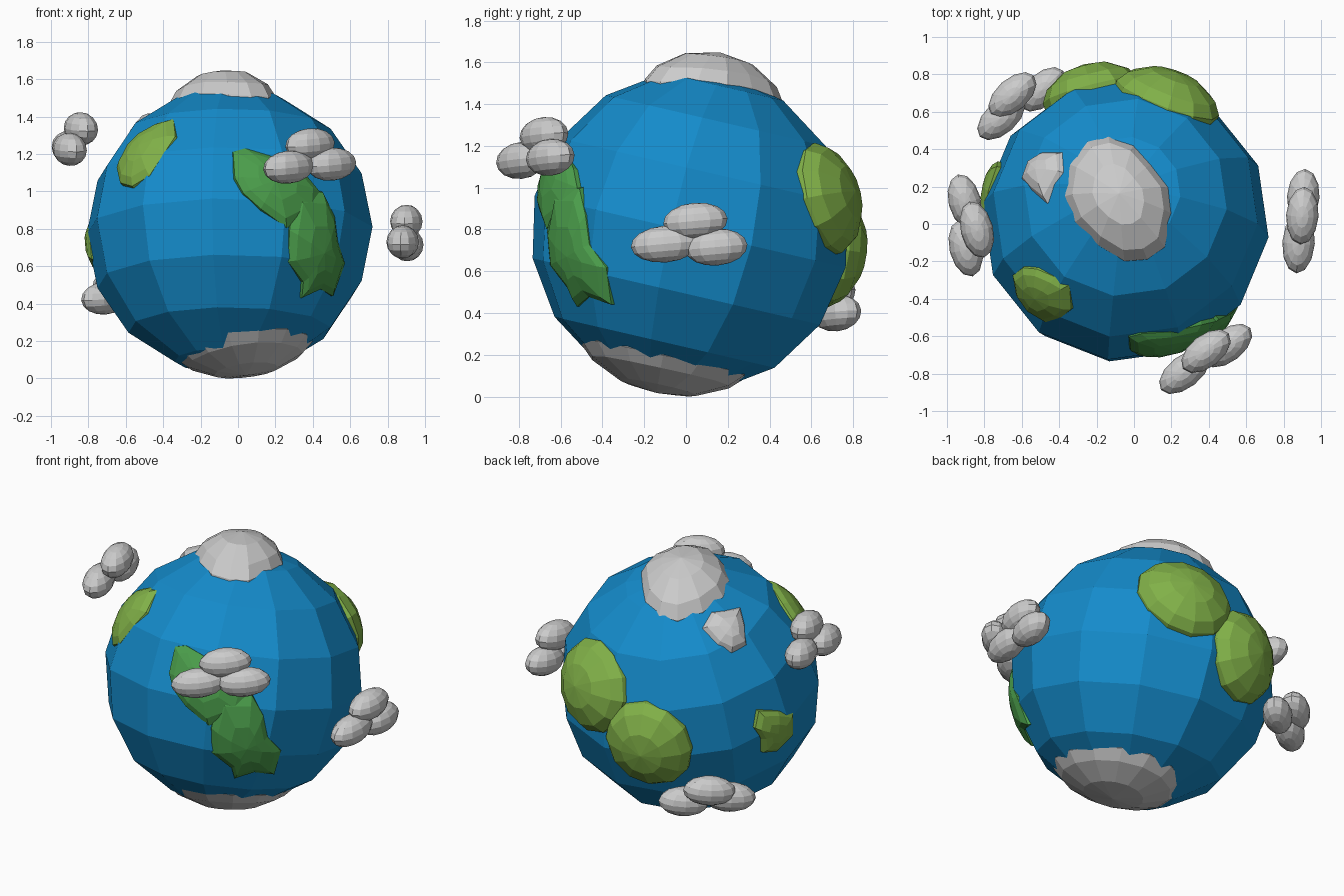
import bpy, bmesh
from math import sin, cos, pi, radians, sqrt
from mathutils import Vector, Matrix

if "Cube" in bpy.data.objects:
    bpy.data.objects.remove(bpy.data.objects["Cube"])

C = Vector((-0.045, 0.02, 0.79))   # globe centre
R = 0.77                           # globe radius


def material(name, rgb):
    m = bpy.data.materials.new(name)
    m.diffuse_color = (*rgb, 1)
    m.use_nodes = True
    m.node_tree.nodes["Principled BSDF"].inputs["Base Color"].default_value = m.diffuse_color
    return m


OCEAN = material("ocean_blue", (0.007, 0.26, 0.6))
FOREST = material("forest_green", (0.07, 0.34, 0.07))
OLIVE = material("olive_green", (0.22, 0.44, 0.065))


def finish(bm, name, mat=None):
    bmesh.ops.recalc_face_normals(bm, faces=bm.faces)
    me = bpy.data.meshes.new(name)
    bm.to_mesh(me)
    bm.free()
    ob = bpy.data.objects.new(name, me)
    if mat:
        me.materials.append(mat)
    bpy.context.collection.objects.link(ob)
    return ob


def onto_globe(axis, sign, a, b):
    """Direction from the globe centre for a point read in a flat view."""
    p = [a, b]
    p.insert(axis, 0)
    d = Vector(p) - C
    d[axis] = 0
    d[axis] = sign * sqrt(max(R * R - d.length_squared, 0.002))
    return d.normalized()


def patch(name, axis, sign, outline, top, mat=None, power=0.4, edge=0.72):
    """Raised cap on the globe with the given outline."""
    rim = [onto_globe(axis, sign, a, b) for a, b in outline]
    mid = sum(rim, Vector()).normalized()
    bm = bmesh.new()
    apex = bm.verts.new(C + mid * top)
    prev = None
    n = len(rim)
    for t in (0.4, 0.75, 0.94, 1.0):
        r = edge + (top - edge) * (1 - t * t) ** power
        ring = [bm.verts.new(C + mid.lerp(d, t).normalized() * r) for d in rim]
        for i in range(n):
            j = (i + 1) % n
            if prev:
                bm.faces.new((prev[i], prev[j], ring[j], ring[i]))
            else:
                bm.faces.new((apex, ring[j], ring[i]))
        prev = ring
    return finish(bm, name, mat)


def oval(cx, cy, rx, ry, n):
    return [(cx + rx * cos(2 * pi * i / n), cy + ry * sin(2 * pi * i / n)) for i in range(n)]


# ocean
bm = bmesh.new()
bmesh.ops.create_uvsphere(
    bm, u_segments=12, v_segments=8, radius=R,
    matrix=Matrix.Translation(C) @ Matrix.Rotation(radians(-13), 4, 'X') @ Matrix.Rotation(radians(-7), 4, 'Z'))
finish(bm, "ocean", OCEAN)

# ice caps
patch("north_ice", 2, 1, [
    (-0.14, 0.49), (0.0, 0.44), (0.1, 0.33), (0.2, 0.2), (0.22, 0.05), (0.18, -0.14),
    (0.08, -0.21), (-0.05, -0.22), (-0.2, -0.13), (-0.33, 0.0), (-0.39, 0.15),
    (-0.36, 0.33), (-0.26, 0.46)], 0.87, power=0.6)
patch("north_ice_islet", 2, 1, [
    (-0.62, 0.24), (-0.58, 0.35), (-0.5, 0.4), (-0.38, 0.4), (-0.37, 0.28),
    (-0.47, 0.1), (-0.56, 0.17)], 0.805, power=0.5)
patch("south_ice", 2, -1, oval(0.03, -0.11, 0.4, 0.43, 14), 0.795)

# front continent
patch("front_land_north", 1, -1, [
    (-0.04, 1.23), (0.03, 1.25), (0.2, 1.2), (0.38, 1.1), (0.46, 1.0), (0.45, 0.88),
    (0.27, 0.79), (0.12, 0.9), (0.02, 0.99), (-0.03, 1.08)], 0.785, FOREST, 0.3)
patch("front_land_south", 1, -1, [
    (0.3, 1.02), (0.46, 1.02), (0.53, 0.88), (0.55, 0.73), (0.59, 0.61), (0.52, 0.42),
    (0.45, 0.46), (0.34, 0.41), (0.35, 0.5), (0.26, 0.62), (0.27, 0.8)], 0.79, FOREST, 0.3)

# north-west and west lands
patch("north_west_land", 1, -1, [
    (-0.67, 1.13), (-0.61, 1.25), (-0.53, 1.33), (-0.42, 1.39), (-0.34, 1.41), (-0.33, 1.31),
    (-0.39, 1.22), (-0.48, 1.08), (-0.58, 1.02), (-0.65, 1.04)], 0.79, OLIVE, 0.35)
patch("west_land", 0, -1, [
    (0.02, 0.63), (0.04, 0.8), (0.18, 0.86), (0.32, 0.9), (0.35, 0.79), (0.3, 0.7),
    (0.27, 0.59), (0.15, 0.56)], 0.79, OLIVE, 0.35)

# domed back continent
patch("back_land_low", 1, 1, oval(-0.23, 0.70, 0.27, 0.29, 12), 0.87, OLIVE, 0.5)
patch("back_land_high", 1, 1, oval(0.18, 0.95, 0.29, 0.28, 12), 0.86, OLIVE, 0.5)


def cloud(name, yaw, puffs):
    """Three long flattened puffs sharing one heading."""
    bm = bmesh.new()
    turn = Matrix.Rotation(radians(yaw), 4, 'Z')
    for x, y, z, length in puffs:
        bmesh.ops.create_uvsphere(
            bm, u_segments=12, v_segments=8, radius=1,
            matrix=Matrix.Translation((x, y, z)) @ turn @ Matrix.Rotation(radians(-5), 4, 'Y')
            @ Matrix.Diagonal((length, 0.087, 0.088, 1)))
    return finish(bm, name)


# clouds
cloud("front_cloud", 38, [(0.27, -0.79, 1.13, 0.16), (0.385, -0.68, 1.25, 0.155), (0.5, -0.65, 1.145, 0.155)])
cloud("right_cloud", 86, [(0.88, -0.1, 0.73, 0.165), (0.9, 0.045, 0.84, 0.155), (0.905, 0.145, 0.715, 0.15)])
cloud("left_cloud", 104, [(-0.9, -0.13, 1.225, 0.155), (-0.84, -0.03, 1.335, 0.155), (-0.905, 0.12, 1.235, 0.15)])
cloud("back_left_cloud", 42, [(-0.71, 0.57, 0.43, 0.155), (-0.65, 0.69, 0.5, 0.155), (-0.49, 0.72, 0.4, 0.15)])
